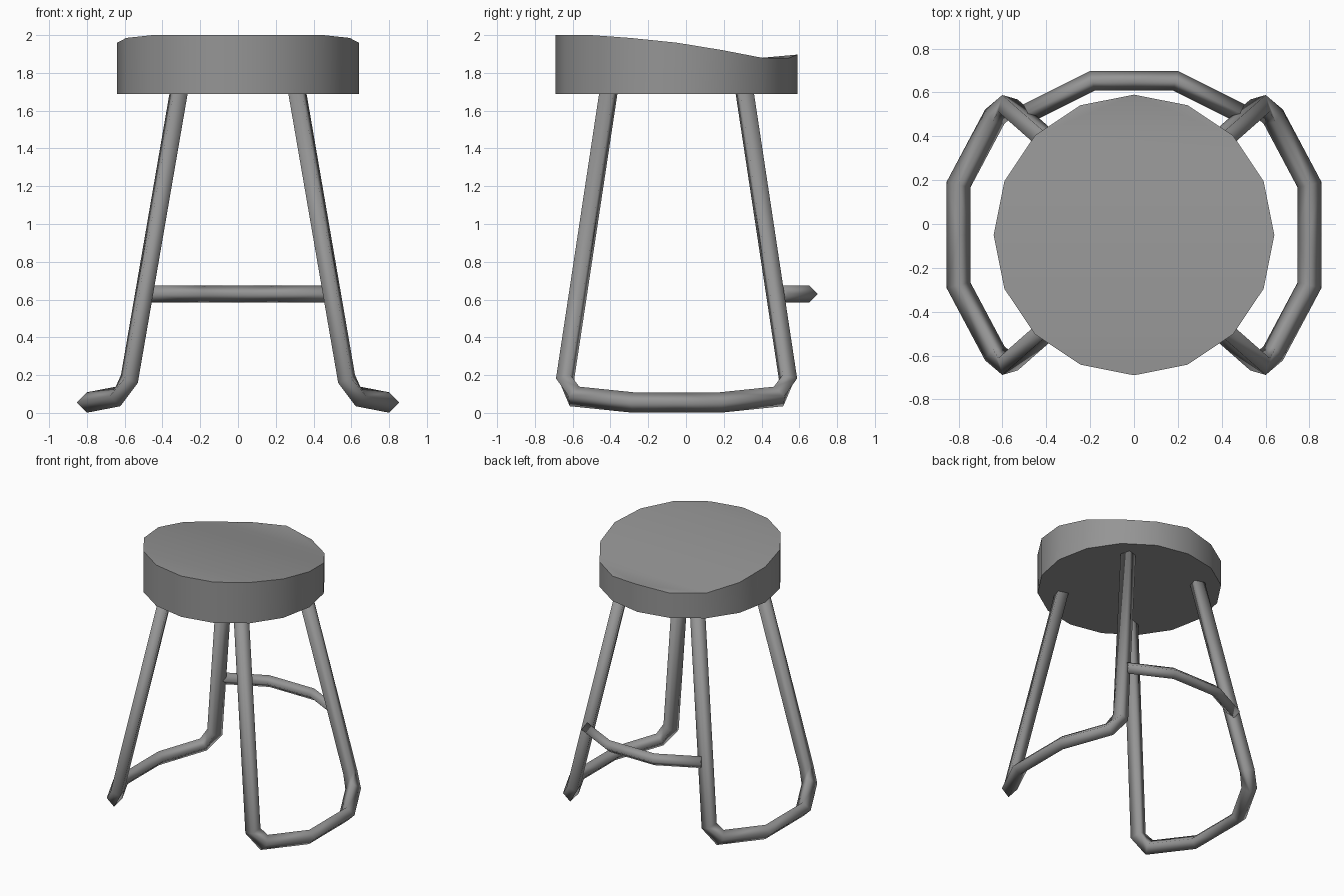
import bpy, bmesh, math
from mathutils import Vector, Quaternion

old = bpy.data.objects.get("Cube")
if old:
    bpy.data.objects.remove(old)

MID_Y = -0.05

grey = bpy.data.materials.new("grey")
grey.use_nodes = True
colour = (0.3, 0.3, 0.3, 1)
grey.diffuse_color = colour
grey.node_tree.nodes["Principled BSDF"].inputs["Base Color"].default_value = colour


def finish(name, bm, angle):
    bmesh.ops.recalc_face_normals(bm, faces=bm.faces)
    mesh = bpy.data.meshes.new(name)
    bm.to_mesh(mesh)
    bm.free()
    mesh.materials.append(grey)
    ob = bpy.data.objects.new(name, mesh)
    ob.location.y = MID_Y
    bpy.context.collection.objects.link(ob)
    bpy.ops.object.select_all(action="DESELECT")
    ob.select_set(True)
    bpy.context.view_layer.objects.active = ob
    bpy.ops.object.shade_smooth_by_angle(angle=math.radians(angle))
    return ob


def tube(name, path, radius, mirror, rolls):
    """Four-sided mitred tube along half a path, mirrored about the seat centre.
    rolls gives an extra twist in degrees at chosen path points."""
    pts = [Vector(p) - Vector((0, MID_Y, 0)) for p in path]
    dirs = [(b - a).normalized() for a, b in zip(pts, pts[1:])]
    up = Vector((0, 0, 1))
    up = (up - dirs[0] * up.dot(dirs[0])).normalized()
    bm = bmesh.new()
    rings = []
    for i, p in enumerate(pts):
        before, after = dirs[max(i - 1, 0)], dirs[min(i, len(dirs) - 1)]
        normal = (before + after).normalized()
        up = Quaternion(before, math.radians(rolls.get(i, 0))) @ up
        ring = []
        for k in range(4):
            off = Quaternion(before, k * math.pi / 2) @ up * radius
            off -= before * (off.dot(normal) / before.dot(normal))
            ring.append(bm.verts.new(p + off))
        rings.append(ring)
        up = before.rotation_difference(after) @ up
    for a, b in zip(rings, rings[1:]):
        for k in range(4):
            bm.faces.new((a[k], a[k - 1], b[k - 1], b[k]))
    bm.faces.new(rings[-1])
    ob = finish(name, bm, 100)
    mod = ob.modifiers.new("mirror", "MIRROR")
    mod.use_axis = mirror


# Seat: sixteen-sided block, top sloping to the back with a slight rear lip
SIDES = 16
heights = [2.0, 2.0, 2.0, 1.985, 1.96, 1.92, 1.88, 1.877, 1.897]  # front to back
bm = bmesh.new()
low, top = [], []
for i in range(SIDES):
    a = math.tau * i / SIDES
    x, y = 0.64 * math.sin(a), -0.64 * math.cos(a)
    low.append(bm.verts.new((x, y, 1.687)))
    top.append(bm.verts.new((x, y, heights[min(i, SIDES - i)])))
bm.faces.new(low)
for i in range(SIDES):
    bm.faces.new((low[i - 1], low[i], top[i], top[i - 1]))
# Top skin in strips from side to side, with a folded rear flap
bm.faces.new((top[-1], top[0], top[1]))
for i in range(1, 6):
    bm.faces.new((top[i], top[i + 1], top[-i - 1], top[-i]))
back = SIDES // 2
bm.faces.new((top[back - 2], top[back], top[back + 2]))
for s in (-1, 1):
    bm.faces.new((top[back + 2 * s], top[back + s], top[back]))
finish("seat", bm, 30)

# Leg hoops: floor rail, elbow and leaning leg, mirrored to all four corners
tube("leg_hoops", [(0.8, MID_Y, 0.055), (0.8, -0.28, 0.055), (0.635, -0.59, 0.087),
                   (0.575, -0.64, 0.18), (0.313, -0.41, 1.7)], 0.054,
     (True, True, False), {3: -20})

# Bowed rung between the back legs
tube("back_rung", [(0, 0.653, 0.63), (0.19, 0.653, 0.63), (0.485, 0.505, 0.63)],
     0.045, (True, False, False), {})
